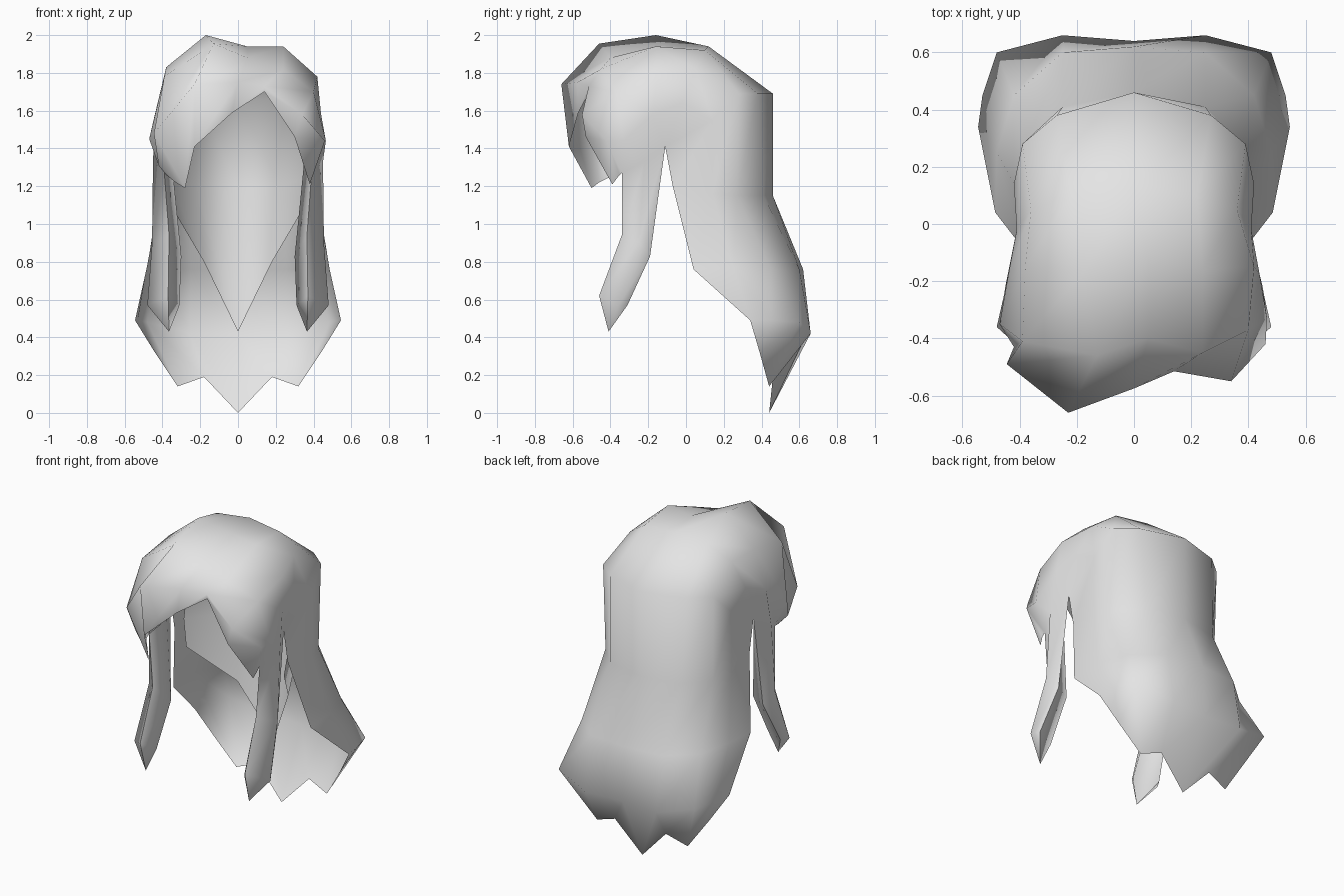
import bpy
import bmesh

cube = bpy.data.objects.get("Cube")
if cube:
    bpy.data.objects.remove(cube, do_unlink=True)

# One plain grey for all the hair
grey = bpy.data.materials.new("light_grey_hair")
grey.use_nodes = True
grey.diffuse_color = (.78, .78, .78, 1)
shader = next(n for n in grey.node_tree.nodes if n.type == 'BSDF_PRINCIPLED')
shader.inputs["Base Color"].default_value = grey.diffuse_color
shader.inputs["Roughness"].default_value = .8


def mirrored(half):
    """Extend a row given from the centre outwards to both sides."""
    return [(-x, y, z) for x, y, z in reversed(half[1:])] + list(half)


def opposite(row):
    """Copy a row to the other side, keeping the faces turned outwards."""
    return [(-x, y, z) for x, y, z in reversed(row)]


def loft(name, *patches):
    """Skin each patch, a list of equally long point rows, with smooth quads."""
    bm = bmesh.new()
    for rows in patches:
        grid = [[bm.verts.new(point) for point in row] for row in rows]
        for upper, lower in zip(grid, grid[1:]):
            for i in range(len(upper) - 1):
                bm.faces.new((upper[i], upper[i + 1], lower[i + 1], lower[i]))
    # Repeated points become fans, pointed tips and joined patches
    bmesh.ops.remove_doubles(bm, verts=bm.verts[:], dist=.001)
    for face in bm.faces:
        face.smooth = True
    mesh = bpy.data.meshes.new(name)
    bm.to_mesh(mesh)
    bm.free()
    mesh.materials.append(grey)
    obj = bpy.data.objects.new(name, mesh)
    bpy.context.collection.objects.link(obj)


# Points shared by the shell and the side locks
ear = (.4, -.11, 1.41)
temple = (.45, -.22, 1.33)
cheek = (.39, -.34, 1.27)
lock_tip = (.365, -.41, .43)

# Swept fringe: rows from the jagged edge up to the crown, right ear to left ear
fringe_edge = [(-.38, -.38, 1.26), (-.33, -.46, 1.22), (-.28, -.5, 1.19),
               (-.23, -.62, 1.41), (-.03, -.57, 1.59), (.14, -.51, 1.7),
               (.3, -.53, 1.46), (.38, -.39, 1.21), (.39, -.36, 1.25)]
fringe_brow = [(-.385, -.36, 1.265), (-.42, -.43, 1.31), (-.445, -.49, 1.48),
               (-.23, -.66, 1.74), (0, -.575, 1.75), (.14, -.515, 1.73),
               (.34, -.55, 1.58), (.46, -.42, 1.44), (.39, -.35, 1.26)]
fringe_top = [opposite([cheek])[0], (-.47, -.35, 1.45), (-.39, -.41, 1.78),
              (-.13, -.46, 1.955), (.05, -.4, 1.88), (.24, -.45, 1.82),
              (.4, -.37, 1.7), (.465, -.33, 1.44), cheek]
crown_peak = [opposite([temple])[0], (-.44, -.18, 1.58), (-.38, -.15, 1.83),
              (-.17, -.16, 2), (.05, -.12, 1.94), (.24, -.16, 1.94),
              (.42, -.15, 1.78), (.44, -.18, 1.58), temple]

# Back of the hair: symmetric rows from the crown down to the ragged tips
side_tip = (.545, .34, .49)
back_rows = [
    [(0, .12, 1.94), (.22, .1, 1.92), (.36, .05, 1.82), (.41, -.02, 1.64), ear],
    [(0, .46, 1.69), (.27, .38, 1.69), (.39, .28, 1.69), (.42, .14, 1.55), ear],
    [(0, .46, 1.15), (.25, .41, 1.15), (.38, .27, 1.15), (.42, .14, 1.16),
     (.4, -.07, 1.2)],
    [(0, .62, .76), (.25, .6, .76), (.42, .45, .76), (.48, .25, .77),
     (.485, .04, .76)],
    [(0, .64, .42), (.25, .66, .42), (.48, .6, .48), (.53, .45, .49), side_tip],
    [(0, .44, 0), (.18, .46, .19), (.32, .44, .14), (.44, .39, .32), side_tip],
]

# Outer faces of a side lock, flowing down from the shell: back, middle, front
lock_outer = [
    [ear, temple, cheek],
    [(.41, -.19, .83), (.455, -.25, .9), (.365, -.34, .94)],
    [(.45, -.31, .57), (.48, -.36, .57), (.37, -.46, .62)],
    [lock_tip] * 3,
]
loft("hair_shell",
     [fringe_edge, fringe_brow, fringe_top, crown_peak]
     + [mirrored(row) for row in back_rows],
     lock_outer, [opposite(row) for row in lock_outer])

# Inner faces of the locks share the front and back edges of the outer ones
lock_ridge = [(.35, -.22, 1.33), (.3, -.25, .83), (.31, -.38, .57), lock_tip]
lock_inner = [[front, ridge, back]
              for (back, _, front), ridge in zip(lock_outer, lock_ridge)]
loft("side_lock_inner_faces", lock_inner, [opposite(row) for row in lock_inner])

# Pointed inner layer lining the head and hanging behind the neck
inner_rows = [
    [(0, .1, 1.88), (.2, .08, 1.86), (.34, -.02, 1.72)],
    [(0, .41, 1.66), (.22, .35, 1.66), (.38, .05, 1.52)],
    [(0, .41, 1.2), (.22, .34, 1.2), (.37, -.02, 1.25)],
    [(0, .36, .43), (.18, .25, .8), (.345, -.03, 1.08)],
]
loft("inner_neck_hair", [mirrored(row) for row in inner_rows])
